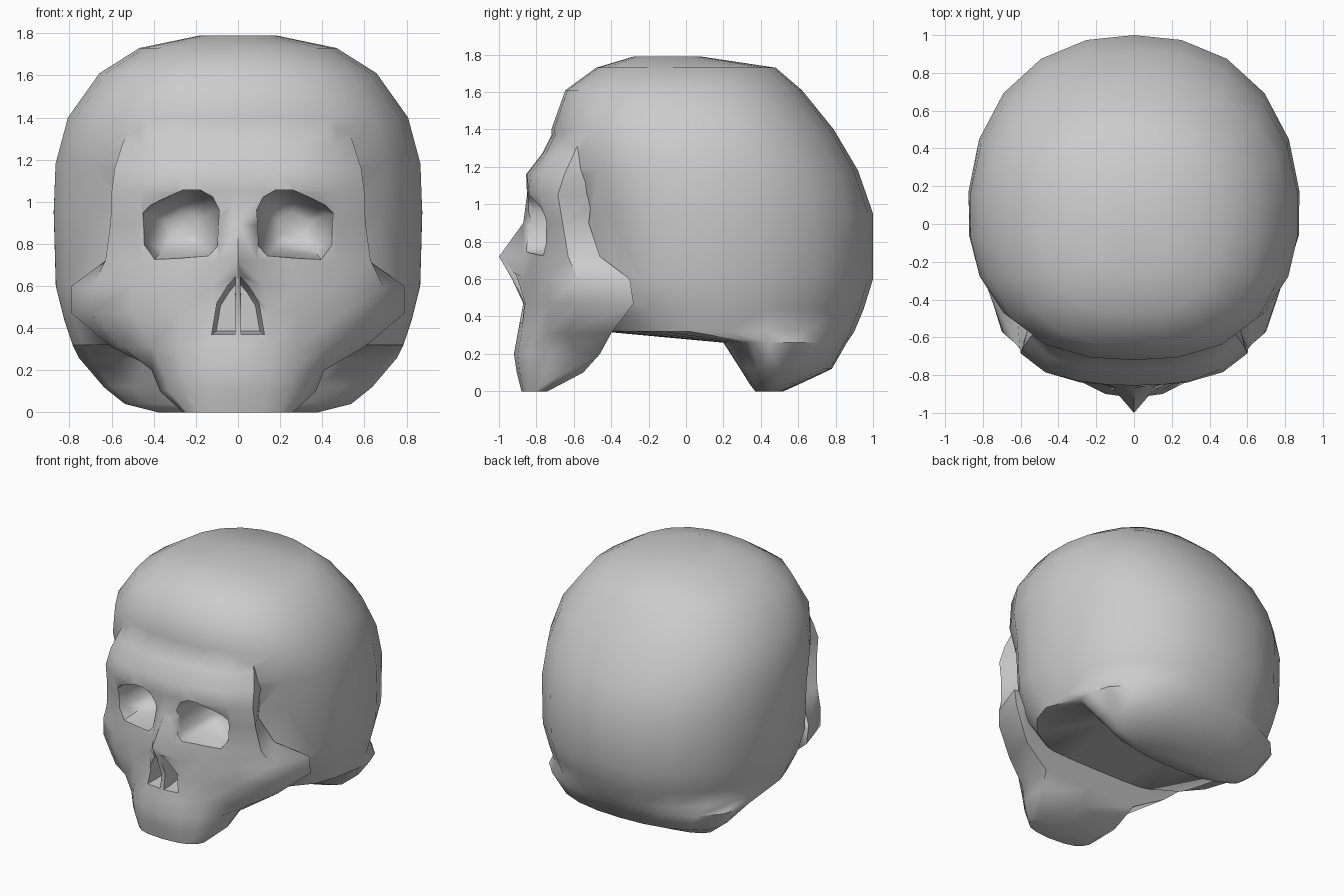
import bpy, bmesh
from math import cos, sin, pi, radians

if "Cube" in bpy.data.objects:
    bpy.data.objects.remove(bpy.data.objects["Cube"])


def loft(name, rings):
    """Skin a stack of equal-length rings into a closed solid."""
    bm = bmesh.new()
    vs = [[bm.verts.new(p) for p in r] for r in rings]
    n = len(rings[0])
    for a, b in zip(vs, vs[1:]):
        for i in range(n):
            j = (i + 1) % n
            bm.faces.new((a[i], a[j], b[j], b[i]))
    bm.faces.new(vs[0][::-1])
    bm.faces.new(vs[-1])
    bmesh.ops.recalc_face_normals(bm, faces=bm.faces)
    me = bpy.data.meshes.new(name)
    bm.to_mesh(me)
    bm.free()
    ob = bpy.data.objects.new(name, me)
    bpy.context.collection.objects.link(ob)
    return ob


def boolean(target, tool, op):
    m = target.modifiers.new(op, 'BOOLEAN')
    m.operation, m.solver, m.object = op, 'EXACT', tool
    bpy.ops.object.select_all(action='DESELECT')
    bpy.context.view_layer.objects.active = target
    target.select_set(True)
    bpy.ops.object.modifier_apply(modifier=m.name)
    bpy.data.objects.remove(tool)


def oval(z, w, yf, yb, cy, nf, count=22, nb=2.25):
    """Horizontal section: half width, front y, back y, widest y, front squareness."""
    ring = []
    for i in range(count):
        a = pi / 2 + 2 * pi * i / count
        c, s = cos(a), sin(a)
        n, r = (nb, yb - cy) if s > 0 else (nf, cy - yf)
        k = (abs(c) ** n + abs(s) ** n) ** (-1 / n)
        ring.append((w * c * k, cy + r * s * k, z))
    return ring


# braincase
cranium_rows = [
    (0.00, .38, .37, .52, .45, 2.3), (0.04, .54, .34, .61, .46, 2.3),
    (0.12, .64, .29, .78, .45, 2.3), (0.26, .76, .20, .86, .38, 2.3),
    (0.32, .79, -.45, .90, .10, 2.2), (0.44, .83, -.55, .95, .06, 2.2),
    (0.60, .87, -.60, 1.0, .04, 2.2), (0.95, .88, -.62, 1.0, .04, 2.2),
    (1.18, .87, -.70, .92, .04, 2.35), (1.40, .81, -.72, .79, .03, 2.5),
    (1.61, .66, -.645, .62, .0, 2.5), (1.73, .47, -.48, .48, .0, 2.4),
    (1.79, .18, -.28, .08, -.08, 2.2)]
skull = loft("skull", [oval(*r) for r in cranium_rows])

# face: z, centre y, then five x, y pairs going round to the back
face_rows = [
    (0.00, -.88, .12, -.87, .19, -.85, .24, -.81, .26, -.77, .22, -.74),
    (0.10, -.905, .14, -.89, .25, -.84, .33, -.75, .37, -.65, .34, -.55),
    (0.20, -.92, .15, -.90, .27, -.84, .36, -.73, .41, -.59, .38, -.46),
    (0.31, -.90, .15, -.88, .28, -.81, .41, -.73, .55, -.64, .60, -.40),
    (0.47, -.87, .14, -.86, .28, -.81, .50, -.73, .70, -.57, .79, -.28),
    (0.60, -.93, .12, -.86, .28, -.81, .50, -.74, .69, -.58, .79, -.30),
    (0.72, -1.0, .09, -.87, .25, -.81, .47, -.74, .63, -.63, .62, -.46),
    (0.90, -.87, .10, -.82, .25, -.79, .47, -.74, .605, -.66, .53, -.52),
    (1.05, -.85, .12, -.85, .28, -.84, .47, -.785, .60, -.685, .53, -.50),
    (1.16, -.855, .15, -.85, .30, -.83, .46, -.77, .585, -.65, .54, -.45),
    (1.27, -.77, .15, -.765, .30, -.75, .45, -.70, .55, -.60, .50, -.40)]


def face_ring(row):
    z, y0, *p = row
    half = list(zip(p[0::2], p[1::2]))
    return ([(0, y0, z)] + [(x, y, z) for x, y in half] + [(0, half[-1][1], z)]
            + [(-x, y, z) for x, y in reversed(half)])


rings = [face_ring(r) for r in face_rows]
rings.append([(x * .9, y * .9, 1.42) for x, y, z in rings[-1]])
boolean(skull, loft("face", rings), 'UNION')


def hollow(outline, steps, centre, side):
    """Cut a tapering recess; steps are (y, scale about centre)."""
    cx, cz = centre
    cut = loft("cutter", [[(side * (cx + (x - cx) * s), y, cz + (z - cz) * s)
                           for x, z in outline] for y, s in steps])
    cut.hide_render = True
    boolean(skull, cut, 'DIFFERENCE')


# eye sockets and nose openings
eye = [(.09, .96), (.12, 1.02), (.18, 1.055), (.26, 1.055), (.42, .985), (.46, .95),
       (.455, .79), (.40, .72), (.14, .745), (.10, .79)]
nose = [(.012, .645), (.05, .60), (.10, .52), (.125, .37), (.015, .37)]
for side in (1, -1):
    hollow(eye, [(-1.1, 1.06), (-.80, 1.0), (-.68, .88), (-.58, .68), (-.53, .4)],
           (.27, .88), side)
    hollow(nose, [(-1.1, 1.0), (-.82, 1.0), (-.70, .8)], (.015, .45), side)

bpy.ops.object.select_all(action='DESELECT')
bpy.context.view_layer.objects.active = skull
skull.select_set(True)
bpy.ops.object.shade_smooth_by_angle(angle=radians(48))
